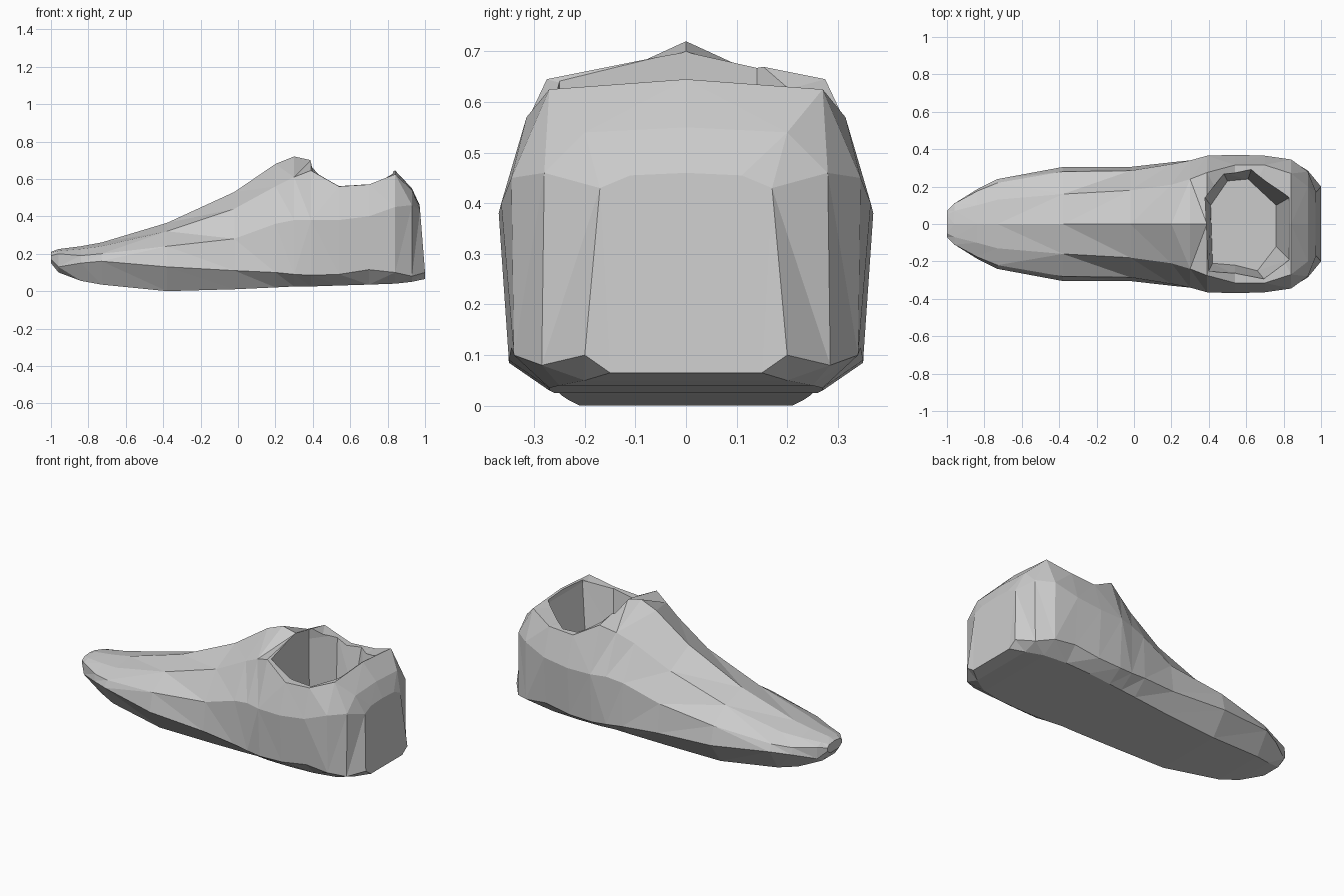
import bpy, bmesh


def loft(name, rings):
    """Skin a list of equal-length point rings and cap both ends."""
    bm = bmesh.new()
    vs = [[bm.verts.new(p) for p in r] for r in rings]
    n = len(vs[0])
    for a, b in zip(vs, vs[1:]):
        for i in range(n):
            j = (i + 1) % n
            bm.faces.new((a[i], a[j], b[j], b[i]))
    bm.faces.new(vs[0])
    bm.faces.new(vs[-1])
    bmesh.ops.triangulate(bm, faces=bm.faces[:])
    bmesh.ops.recalc_face_normals(bm, faces=bm.faces[:])
    me = bpy.data.meshes.new(name)
    bm.to_mesh(me)
    bm.free()
    ob = bpy.data.objects.new(name, me)
    bpy.context.collection.objects.link(ob)
    return ob


# Shoe stations: x, sole (y, z), lower side (y, z), upper side (y, z), shoulder (y, z), crest z
stations = [
    (-1.00, .04, .15, .07, .17, .07, .19, .05, .205, .21),
    (-0.96, .06, .10, .11, .13, .11, .20, .07, .215, .225),
    (-0.84, .12, .055, .185, .15, .175, .19, .10, .225, .24),
    (-0.73, .16, .035, .24, .16, .22, .20, .13, .24, .26),
    (-0.38, .21, .00, .305, .13, .28, .24, .16, .32, .365),
    (-0.02, .23, .01, .305, .11, .285, .28, .18, .44, .53),
    (0.20, .245, .02, .33, .10, .32, .36, .21, .56, .68),
    (0.30, .25, .025, .34, .09, .34, .38, .24, .61, .72),
    (0.39, .26, .025, .35, .085, .365, .38, .275, .645, .70),
    (0.54, .27, .03, .35, .09, .37, .38, .315, .56, .57),
    (0.70, .27, .035, .345, .115, .365, .40, .315, .57, .57),
    (0.84, .25, .04, .34, .10, .345, .45, .27, .625, .645),
    (0.93, .20, .05, .285, .08, .28, .46, .20, .54, .55),
    (1.00, .15, .065, .20, .10, .17, .43, .11, .455, .46),
]
rings = []
for s in stations:
    x = s[0]
    half = [(s[i], s[i + 1]) for i in (1, 3, 5, 7)]
    pts = half + [(0, s[9])] + [(-y, z) for y, z in reversed(half)]
    lean = .08 if x == 1.0 else 0
    rings.append([(x - lean * max(0, z - .1), y, z) for y, z in pts])
shoe = loft("shoe_body", rings)

# Foot opening, tapered towards the insole
floor = [(.41, .10), (.50, .23), (.61, .24), (.76, .10),
         (.76, -.12), (.66, -.25), (.54, -.22), (.42, -.21)]
rim = [(.38, .14), (.48, .27), (.63, .30), (.83, .14),
       (.83, -.19), (.70, -.30), (.54, -.27), (.40, -.25)]
cutter = loft("opening_cutter", [[(x, y, .30) for x, y in floor],
                                 [(x, y, .61) for x, y in rim],
                                 [(x, y, .85) for x, y in rim]])
cutter.hide_render = True

mod = shoe.modifiers.new("opening", 'BOOLEAN')
mod.operation = 'DIFFERENCE'
mod.solver = 'EXACT'
mod.object = cutter
bpy.context.view_layer.objects.active = shoe
shoe.select_set(True)
bpy.ops.object.modifier_apply(modifier=mod.name)
bpy.data.objects.remove(cutter)
